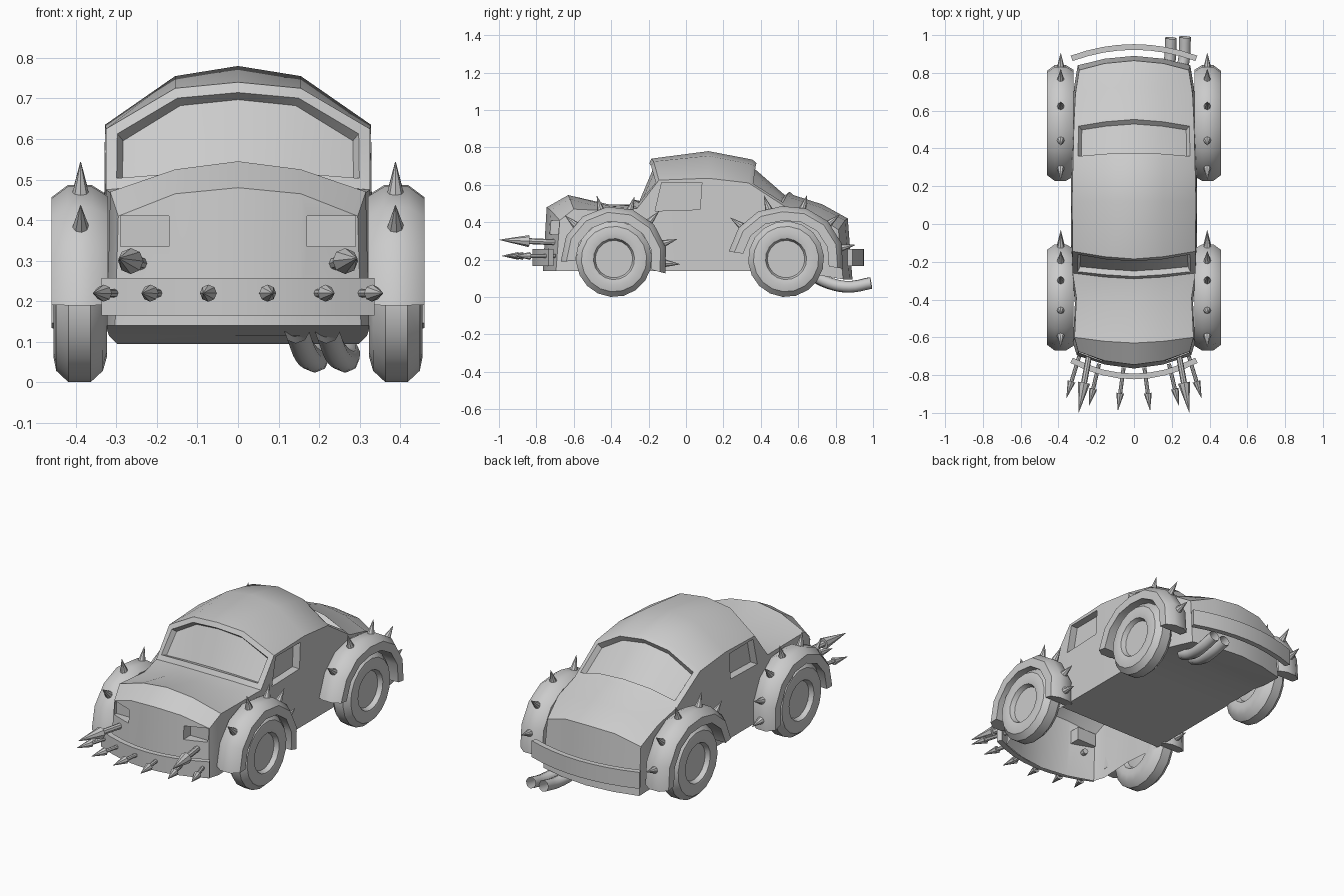
import bpy, bmesh, math
from mathutils import Vector

if "Cube" in bpy.data.objects:
    bpy.data.objects.remove(bpy.data.objects["Cube"])


def finish(bm, name, angle=35):
    bmesh.ops.recalc_face_normals(bm, faces=bm.faces[:])
    me = bpy.data.meshes.new(name)
    bm.to_mesh(me)
    bm.free()
    me.shade_smooth()
    me.set_sharp_from_angle(angle=math.radians(angle))
    ob = bpy.data.objects.new(name, me)
    bpy.context.collection.objects.link(ob)
    return ob


def loft(rings, name, caps=True, angle=35, wrap=False):
    """Bridge equal-length closed rings of points."""
    bm = bmesh.new()
    rv = [[bm.verts.new(p) for p in r] for r in rings]
    n = len(rv[0])
    pairs = list(zip(rv, rv[1:])) + ([(rv[-1], rv[0])] if wrap else [])
    for a, b in pairs:
        for k in range(n):
            bm.faces.new((a[k], a[(k + 1) % n], b[(k + 1) % n], b[k]))
    if caps:
        bm.faces.new(rv[0])
        bm.faces.new(rv[-1])
    return finish(bm, name, angle)


def lathe(profile, start, direction, name, seg=10):
    """Spin (distance, radius) pairs about an axis."""
    d = Vector(direction).normalized()
    u = d.orthogonal().normalized()
    v = d.cross(u)
    rings = [[Vector(start) + d * t + (u * math.cos(a) + v * math.sin(a)) * r
              for a in (2 * math.pi * k / seg for k in range(seg))] for t, r in profile]
    return loft(rings, name)


# Body: stations of (y top, z centre, z mid, side x, z shoulder, y bottom, z bottom, bow)
stations = [
    (-.745, .48, .465, .295, .41, -.765, .14, .07),
    (-.63, .545, .525, .315, .47, -.63, .14, .03),
    (-.41, .495, .485, .305, .46, -.42, .14, .02),
    (-.29, .495, .49, .325, .475, -.20, .14, .03),
    (-.185, .74, .725, .325, .625, -.10, .14, .04),
    (.12, .78, .755, .328, .635, .12, .14, 0),
    (.355, .735, .71, .323, .61, .35, .14, -.02),
    (.575, .545, .53, .318, .48, .60, .14, -.04),
    (.73, .495, .48, .31, .44, .72, .115, -.04),
    (.865, .42, .41, .29, .36, .89, .095, -.05)]
bm = bmesh.new()
rows = []
for i, (y, zc, zm, xs, zs, yb, zb, bow) in enumerate(stations):
    bb = bow if i in (0, len(stations) - 1) else 0
    xb = .333 if 2 < i < 7 else xs + .008
    half = [(0, y, zc), (.155, y + bow * .3, zm), (xs, y + bow, zs),
            (xb, yb + bb, zb), (.155, yb + bb * .3, zb), (0, yb, zb)]
    ring = half + [(-p[0], p[1], p[2]) for p in half[4:0:-1]]
    rows.append([bm.verts.new(p) for p in ring])
glass = {3: [], 6: []}
for i, (a, b) in enumerate(zip(rows, rows[1:])):
    for k in range(10):
        f = bm.faces.new((a[k], a[(k + 1) % 10], b[(k + 1) % 10], b[k]))
        if i in glass and k in (0, 1, 8, 9):
            glass[i].append(f)
for r in (rows[0], rows[-1]):
    for c in ((0, 1, 4, 5), (1, 2, 3, 4), (0, 5, 6, 9), (9, 6, 7, 8)):
        bm.faces.new([r[k] for k in c])
bmesh.ops.recalc_face_normals(bm, faces=bm.faces[:])
# Sunken windscreen and rear window
for faces in glass.values():
    bmesh.ops.inset_region(bm, faces=faces, thickness=.028, use_even_offset=True)
    bmesh.ops.inset_region(bm, faces=faces, thickness=.006, depth=-.03, use_even_offset=True)
body = finish(bm, "body_shell", 30)

# Side window and headlight recesses
win = [(-.165, .46), (-.13, .612), (.085, .612), (.075, .468)]
cutters = []
for s in (-1, 1):
    cutters.append(loft([[(s * x, y, z) for y, z in win] for x in (.285, .40)], "window_cutter"))
    lamp = [(.17, .335), (.29, .335), (.29, .41), (.17, .41)]
    cutters.append(loft([[(s * x, y, z) for x, z in lamp] for y in (-.85, -.665)], "lamp_cutter"))
for c in cutters:
    c.hide_render = True
    m = body.modifiers.new("cut", 'BOOLEAN')
    m.operation, m.object, m.solver = 'DIFFERENCE', c, 'EXACT'
bpy.context.view_layer.update()
ev = body.evaluated_get(bpy.context.evaluated_depsgraph_get())
cut_mesh = bpy.data.meshes.new_from_object(ev)
body.modifiers.clear()
# Open underside at the nose
bm = bmesh.new()
bm.from_mesh(cut_mesh)
under = [f for f in bm.faces if max(v.co.z for v in f.verts) < .16
         and f.calc_center_median().y < -.22]
bmesh.ops.delete(bm, geom=under, context='FACES')
bm.to_mesh(cut_mesh)
bm.free()
body.data = cut_mesh
cut_mesh.shade_smooth()
cut_mesh.set_sharp_from_angle(angle=math.radians(30))
for c in cutters:
    bpy.data.objects.remove(c)

# Wheels, fenders and fender spikes
tyre = [(0, .001), (.02, .09), (-.005, .105), (-.01, .14), (.0, .175), (.03, .203), (.085, .203),
        (.115, .175), (.122, .14), (.115, .11), (.09, .1), (.09, .001)]
section = [(.32, -.025), (.36, 0), (.42, 0), (.46, -.03), (.46, -.078), (.32, -.078)]
axles = [("front", -.385, 182, -15, 0, (138, 105, 72, 47, 18, -4)),
         ("rear", .535, 172, -9, .025, (143, 109, 72, 40, 12))]
for s, side in ((1, "right"), (-1, "left")):
    for end, cy, a0, a1, flare, spikes in axles:
        lathe(tyre, (s * .333, cy, .203), (s, 0, 0), f"{end}_{side}_wheel", 18)
        rings = []
        for k in range(8):
            a = math.radians(a0 + (a1 - a0) * k / 7)
            r = .285 + flare * abs(math.cos(a))
            rings.append([(s * x, cy + (r + d) * math.cos(a), .2 + (r + d) * math.sin(a))
                          for x, d in section])
        loft(rings, f"{end}_{side}_fender", angle=40)
        for deg in spikes:
            a = math.radians(deg)
            d = Vector((0, math.cos(a), math.sin(a)))
            r = .265 + flare * abs(math.cos(a))
            lathe([(0, .023), (.088, .001)], Vector((s * .388, cy, .2)) + d * r, d,
                  f"{end}_{side}_fender_spike", 8)


# Curved bumpers
def bumper(name, yc, sag):
    rings = []
    for k in range(9):
        t = k / 4 - 1
        y = yc - sag * t * t
        n = Vector((2 * sag * t / .335, 1)).normalized() * .015
        x = t * .33
        rings.append([(x + n.x, y + n.y, .165), (x + n.x, y + n.y, .257),
                      (x - n.x, y - n.y, .257), (x - n.x, y - n.y, .165)])
    loft(rings, name)


bumper("front_bumper", -.807, -.085)
bumper("rear_bumper", .937, .06)


# Ram spikes: shaft plus cone head
def ram_spike(name, base, tip, r, head):
    b, t = Vector(base), Vector(tip)
    n = (t - b).length
    lathe([(0, r * .5), (n - head, r * .5), (n - head, r), (n, .001)], b, t - b, name, 8)


for s in (-1, 1):
    for base, tip in (((.29, -.70), (.357, -.92)), ((.185, -.74), (.237, -.96)),
                      ((.055, -.76), (.085, -.985))):
        ram_spike("bumper_spike", (s * base[0], base[1], .22), (s * tip[0], tip[1], .22), .021, .09)
    ram_spike("lamp_spike", (s * .235, -.68, .292), (s * .293, -.998, .306), .032, .16)

# Twin exhaust pipes
for dx, dy in ((0, 0), (.075, .005)):
    cu = bpy.data.curves.new("exhaust_pipe", 'CURVE')
    cu.dimensions = '3D'
    cu.bevel_depth, cu.bevel_resolution, cu.resolution_u = .031, 2, 4
    sp = cu.splines.new('BEZIER')
    pts = [(.145, .66, .125), (.165, .76, .075), (.19, .87, .055), (.195, .985, .075)]
    sp.bezier_points.add(len(pts) - 1)
    for bp, p in zip(sp.bezier_points, pts):
        bp.co = (p[0] + dx, p[1] + dy, p[2])
        bp.handle_left_type = bp.handle_right_type = 'AUTO'
    ob = bpy.data.objects.new("exhaust_pipe", cu)
    bpy.context.collection.objects.link(ob)
